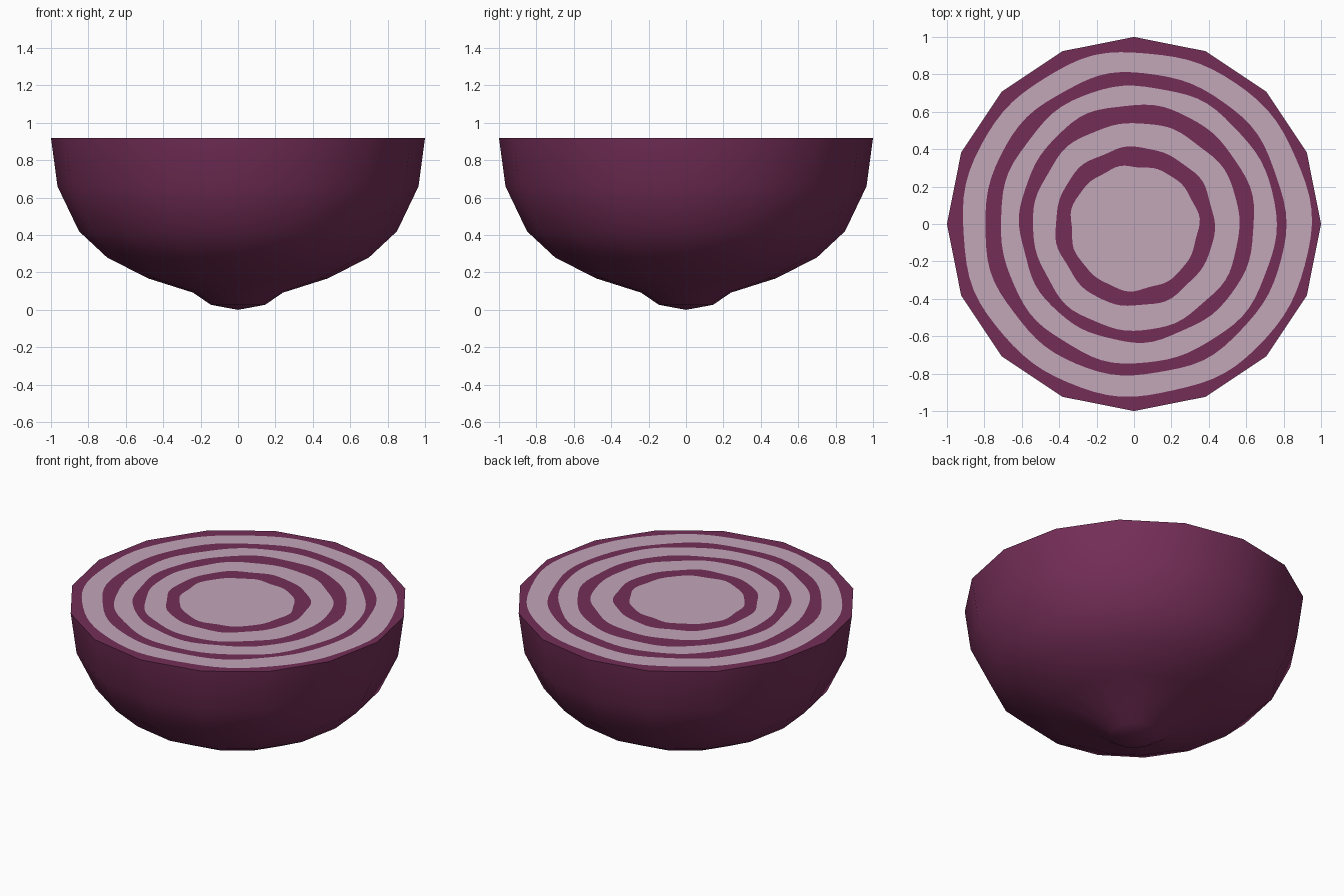
import bpy, bmesh, math, random

if "Cube" in bpy.data.objects:
    bpy.data.objects.remove(bpy.data.objects["Cube"])

random.seed(4)
SIDES, SEGS, TOP = 16, 80, 0.92


def material(name, rgb):
    m = bpy.data.materials.new(name)
    m.diffuse_color = (*rgb, 1)
    m.use_nodes = True
    m.node_tree.nodes["Principled BSDF"].inputs["Base Color"].default_value = m.diffuse_color
    return m


purple = material("purple skin", (0.175, 0.027, 0.096))
pale = material("pale flesh", (0.54, 0.385, 0.485))


def make_object(name, bm, mats):
    me = bpy.data.meshes.new(name)
    bm.to_mesh(me)
    bm.free()
    for m in mats:
        me.materials.append(m)
    ob = bpy.data.objects.new(name, me)
    bpy.context.collection.objects.link(ob)
    return ob


def add_ring(bm, radii, z):
    n = len(radii)
    return [bm.verts.new((r * math.cos(2 * math.pi * i / n),
                          r * math.sin(2 * math.pi * i / n), z))
            for i, r in enumerate(radii)]


def bridge(bm, outer, inner, mat=0, smooth=False):
    n = len(outer)
    for i in range(n):
        j = (i + 1) % n
        f = bm.faces.new((outer[i], outer[j], inner[j], inner[i]))
        f.material_index, f.smooth = mat, smooth


# Onion bowl: lathed 16-sided profile ending in a small root knob
profile = [(1, TOP), (0.965, 0.66), (0.85, 0.42), (0.70, 0.28), (0.48, 0.168),
           (0.24, 0.092), (0.145, 0.027)]
bm = bmesh.new()
rings = [add_ring(bm, [r] * SIDES, z) for r, z in profile]
for upper, lower in zip(rings, rings[1:]):
    bridge(bm, lower, upper, smooth=True)
tip = bm.verts.new((0, 0, 0.0))
for i in range(SIDES):
    f = bm.faces.new((rings[-1][(i + 1) % SIDES], rings[-1][i], tip))
    f.smooth = True
make_object("onion_skin", bm, [purple])

# Cut face: wobbly concentric layers, radii given every 90 degrees from +x
layers = [(0.945, 0.92, 0.92, 0.92), (0.81, 0.81, 0.80, 0.81),
          (0.76, 0.74, 0.715, 0.745), (0.645, 0.64, 0.61, 0.63),
          (0.565, 0.54, 0.54, 0.57), (0.43, 0.41, 0.42, 0.44),
          (0.345, 0.31, 0.34, 0.355)]


def wobbly(keys):
    p1, p2 = random.uniform(0, 6.28), random.uniform(0, 6.28)
    out = []
    for i in range(SEGS):
        t = 4 * i / SEGS
        k, s = int(t), (1 - math.cos(math.pi * (t % 1))) / 2
        r = keys[k] * (1 - s) + keys[(k + 1) % 4] * s
        a = 2 * math.pi * i / SEGS
        out.append(r + 0.004 * math.sin(7 * a + p1) + 0.004 * math.sin(11 * a + p2))
    return out


step = 2 * math.pi / SIDES
edge = [math.cos(step / 2) / math.cos((2 * math.pi * i / SEGS) % step - step / 2)
        for i in range(SEGS)]
bm = bmesh.new()
prev = add_ring(bm, edge, TOP)
for n, keys in enumerate(layers):
    ring = add_ring(bm, wobbly(keys), TOP)
    bridge(bm, prev, ring, n % 2)
    prev = ring
bm.faces.new(prev).material_index = 1
make_object("cut_face", bm, [purple, pale])
